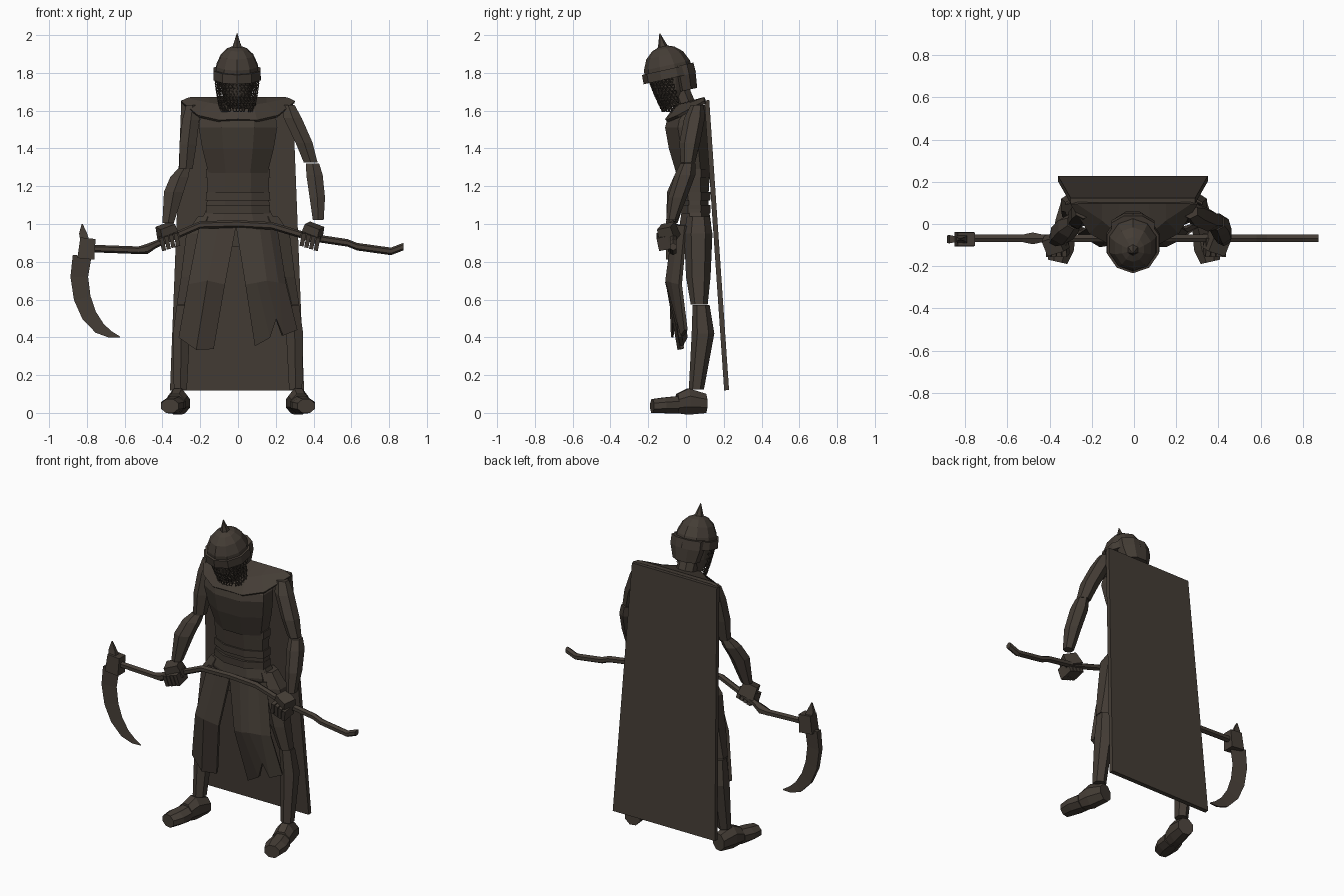
import bpy, math
from mathutils import Vector, Matrix

mat = bpy.data.materials.new("dark brown")
mat.diffuse_color = (0.058, 0.046, 0.036, 1)


def make(name, verts, faces, thick=0):
    me = bpy.data.meshes.new(name)
    me.from_pydata([Vector(v) for v in verts], [], faces)
    me.materials.append(mat)
    ob = bpy.data.objects.new(name, me)
    bpy.context.collection.objects.link(ob)
    if thick:
        s = ob.modifiers.new("thickness", "SOLIDIFY")
        s.thickness, s.offset = thick, 0
    return ob


def loft(name, rings, n=6, axis="z", turn=0.5):
    """Rings (x, y, z, r1, r2) joined into a capped body; the rings lie across the axis."""
    verts, faces = [], []
    for x, y, z, a, b in rings:
        for i in range(n):
            t = 2 * math.pi * (i + turn) / n
            c, s = a * math.cos(t), b * math.sin(t)
            off = {"z": (c, s, 0), "x": (0, c, s), "y": (-c, 0, s)}[axis]
            verts.append((x + off[0], y + off[1], z + off[2]))
    m = len(rings)
    for k in range(m - 1):
        for i in range(n):
            j = (i + 1) % n
            faces.append((k * n + i, k * n + j, k * n + n + j, k * n + n + i))
    faces += [tuple(reversed(range(n))), tuple(range((m - 1) * n, m * n))]
    ob = make(name, verts, faces)
    # outward normals whichever way the rings run
    if rings[-1]["xyz".index(axis)] < rings[0]["xyz".index(axis)]:
        ob.data.flip_normals()
    return ob


def sheet(name, rows, thick):
    w = len(rows[0])
    faces = [(k * w + i, k * w + i + 1, k * w + w + i + 1, k * w + w + i)
             for k in range(len(rows) - 1) for i in range(w - 1)]
    return make(name, [p for r in rows for p in r], faces, thick)


def box(name, c, size, rot=(0, 0, 0), taper=1):
    v = [(x * size[0] / 2 * (taper if z > 0 else 1), y * size[1] / 2 * (taper if z > 0 else 1), z * size[2] / 2)
         for z in (-1, 1) for x, y in ((-1, -1), (1, -1), (1, 1), (-1, 1))]
    f = [(3, 2, 1, 0), (4, 5, 6, 7), (0, 1, 5, 4), (1, 2, 6, 5), (2, 3, 7, 6), (3, 0, 4, 7)]
    ob = make(name, v, f)
    ob.location, ob.rotation_euler = c, rot
    return ob


# cape and shoulder mantle
sheet("cape", [[(-.30, .11, 1.655), (.29, .11, 1.655)], [(-.36, .215, .12), (.35, .215, .12)]], .026)
hem = [(-.30, .10, 1.645), (-.21, -.04, 1.57), (-.10, -.10, 1.545), (0, -.105, 1.55),
       (.10, -.10, 1.545), (.21, -.04, 1.57), (.30, .10, 1.645)]
neck = [(-.27, .10, 1.66), (-.15, .02, 1.635), (-.08, -.04, 1.625), (0, -.05, 1.625),
        (.08, -.04, 1.625), (.15, .02, 1.635), (.27, .10, 1.66)]
spine = [(x, .10, 1.665) for x in (-.25, -.15, -.07, 0, .07, .15, .25)]
sheet("shoulder_mantle", [hem, neck, spine], .016)

# torso, waist wraps and hips
loft("torso", [(0, .04, 1.27, .17, .10), (0, .02, 1.40, .205, .12), (0, .005, 1.51, .225, .125),
               (0, .01, 1.55, .22, .12), (0, .04, 1.63, .15, .07)], 8)
loft("waist", [(0, .05, 1.03, .19, .075), (0, .045, 1.15, .175, .08), (0, .04, 1.29, .18, .095)], 8)
for z in (1.08, 1.15, 1.27):
    loft("waist_wrap", [(0, .045, z - .025, .185, .09), (0, .045, z + .02, .183, .093)], 8)
loft("hips", [(0, .05, .88, .20, .08), (0, .05, 1.0, .22, .09), (0, .05, 1.06, .19, .08)], 8)
loft("neck", [(0, .02, 1.58, .06, .06), (0, -.05, 1.75, .06, .06)], 8)

# torn skirt panels
sheet("left_skirt_panel", [
    [(-.20, .0, .99), (-.10, -.05, 1.0), (-.01, -.06, .99)],
    [(-.26, -.04, .68), (-.16, -.10, .70), (-.07, -.085, .68)],
    [(-.31, .0, .40), (-.22, -.035, .335), (-.13, -.02, .34)]], .02)
sheet("right_skirt_panel", [
    [(-.01, -.06, .99), (.06, -.06, 1.0), (.11, -.05, 1.0), (.16, -.03, .99), (.20, .0, .99)],
    [(.04, -.085, .68), (.10, -.10, .69), (.15, -.10, .70), (.21, -.07, .69), (.25, -.03, .68)],
    [(.09, -.02, .355), (.17, -.03, .40), (.20, -.04, .50), (.235, -.02, .41), (.31, .0, .44)]], .02)

# legs and boots
for s in (-1, 1):
    side = "left" if s < 0 else "right"
    loft(side + "_thigh", [(s * .285, .07, .575, .045, .045), (s * .25, .065, .72, .06, .065),
                           (s * .20, .065, .95, .085, .075), (s * .16, .065, 1.04, .06, .06)], 6)
    loft(side + "_shin", [(s * .305, .055, .125, .04, .04), (s * .30, .09, .42, .052, .06),
                          (s * .285, .08, .57, .045, .045)], 6)
    turn = Matrix.Translation((s * .31, .05, 0)) @ Matrix.Rotation(s * .22, 4, "Z")
    for part, rings in (("heel", [(0, .055, .05, .05, .055), (0, -.04, .06, .058, .075), (0, -.10, .05, .055, .055)]),
                        ("toe", [(0, -.10, .042, .06, .05), (0, -.17, .04, .068, .045), (0, -.235, .036, .05, .04)])):
        loft(side + "_boot_" + part, rings, 8, "y").matrix_world = turn

# arms, posed separately
loft("left_upper_arm", [(-.275, .015, 1.29, .04, .038), (-.265, .03, 1.42, .052, .055),
                        (-.25, .05, 1.55, .052, .055), (-.24, .06, 1.63, .04, .035)])
loft("right_upper_arm", [(.385, .01, 1.325, .042, .038), (.35, .02, 1.43, .052, .055),
                         (.29, .045, 1.56, .055, .055), (.265, .06, 1.63, .04, .035)])
loft("left_forearm", [(-.37, -.075, 1.005, .035, .03), (-.34, -.045, 1.17, .06, .055),
                      (-.31, -.01, 1.25, .055, .055), (-.285, .01, 1.295, .035, .035)])
loft("right_forearm", [(.425, -.075, 1.02, .033, .03), (.42, -.045, 1.14, .047, .05),
                       (.405, -.005, 1.26, .05, .055), (.395, .01, 1.32, .04, .04)])
for s in (-1, 1):
    side = "left" if s < 0 else "right"
    box(side + "_hand", (s * .385 + .01, -.095, .955), (.10, .09, .08), (.2, s * .35, s * -.3), .85)
    for i in range(4):
        box(side + "_finger", (s * (.335 + .025 * i) + .01, -.105, .925 - (.008 * i)), (.022, .09, .07), (.2, s * .2, 0))

# polearm shaft, head and curved blade
path = [(-.77, .87), (-.50, .86), (-.45, .885), (-.35, .93), (-.20, .995), (0, 1.0), (.18, .99),
        (.38, .93), (.58, .90), (.63, .88), (.81, .855), (.875, .88)]
loft("shaft", [(x, -.068, z, .02, .02) for x, z in path], 6, "x")
loft("shaft_knot", [(-.53, -.068, .86, .02, .02), (-.48, -.068, .868, .032, .028), (-.43, -.068, .895, .02, .02)], 6, "x")
box("blade_socket", (-.80, -.072, .87), (.09, .07, .11), (0, .1, 0), .9)
loft("top_spike", [(-.81, -.072, .91, .035, .03), (-.82, -.072, .95, .03, .015), (-.825, -.072, 1.0, .004, .004)], 4)
blade = [(-.82, .83, .055), (-.835, .72, .052), (-.82, .61, .05), (-.785, .52, .045), (-.73, .45, .035), (-.675, .417, .02), (-.625, .402, .003)]
verts, faces = [], []
for i, (x, z, w) in enumerate(blade):
    # wedge section: thick spine outside, sharp edge inside
    a = Vector(blade[min(i + 1, 6)][:2]) - Vector(blade[max(i - 1, 0)][:2])
    nx, nz = -a.normalized().y, a.normalized().x
    t = .02 * (1 - i / 7)
    verts += [(x - nx * w, -.072 - t, z - nz * w), (x - nx * w, -.072 + t, z - nz * w), (x + nx * w * .8, -.072, z + nz * w * .8)]
for k in range(6):
    faces += [(3 * k + i, 3 * k + (i + 1) % 3, 3 * k + 3 + (i + 1) % 3, 3 * k + 3 + i) for i in range(3)]
make("curved_blade", verts, faces + [(2, 1, 0), (18, 19, 20)])

# helmet, tilted forward as one group
tilt = Matrix.Translation((-.005, -.09, 1.79)) @ Matrix.Rotation(.22, 4, "X")
head = [
    loft("helmet_dome", [(0, 0, -.02, .122, .13), (0, 0, .05, .115, .125), (0, 0, .105, .09, .10),
                         (0, 0, .14, .055, .06), (0, 0, .155, .02, .02)], 10),
    loft("helmet_spike", [(0, 0, .145, .03, .03), (0, 0, .17, .02, .02), (0, 0, .225, .002, .002)], 6),
    loft("helmet_band", [(0, 0, -.02, .132, .142), (0, 0, .03, .13, .14)], 10),
    loft("neck_guard", [(0, .075, -.10, .085, .06), (0, .08, -.02, .11, .065), (0, .08, .035, .11, .065)], 8),
    loft("face", [(0, -.01, -.17, .055, .05), (0, -.01, -.09, .085, .09), (0, 0, 0, .10, .11)], 10)]
for ob in head:
    ob.matrix_world = tilt


# mail veil: interlocking small rings hung around the front of the helmet
def mail(rows=12, cols=17, R=.0105, r=.0032):
    verts, faces = [], []
    for k in range(rows):
        for c in range(cols):
            if k > 8 and (c * 7 + k * 3) % 5 == 0:
                continue
            a = math.pi * (1.0 + (c + .5 * (k % 2)) / (cols - .5))
            f = 1 - .27 * (k / rows) ** 1.5
            centre = Vector((-.005 + .112 * f * math.cos(a), -.08 + .115 * f * math.sin(a) + .004 * k, 1.775 - .0155 * k))
            rot = Matrix.Rotation(a + math.pi / 2 + (.6 if k % 2 else -.6), 3, "Z")
            base = len(verts)
            for i in range(6):
                t = math.pi * i / 3
                for j in range(4):
                    p = math.pi * j / 2
                    q = R + r * math.cos(p)
                    verts.append(centre + rot @ Vector((q * math.cos(t), r * math.sin(p), q * math.sin(t))))
            faces += [(base + i * 4 + j, base + i * 4 + (j + 1) % 4, base + (i + 1) % 6 * 4 + (j + 1) % 4, base + (i + 1) % 6 * 4 + j)
                      for i in range(6) for j in range(4)]
    return make("mail_veil", verts, faces)


mail()
